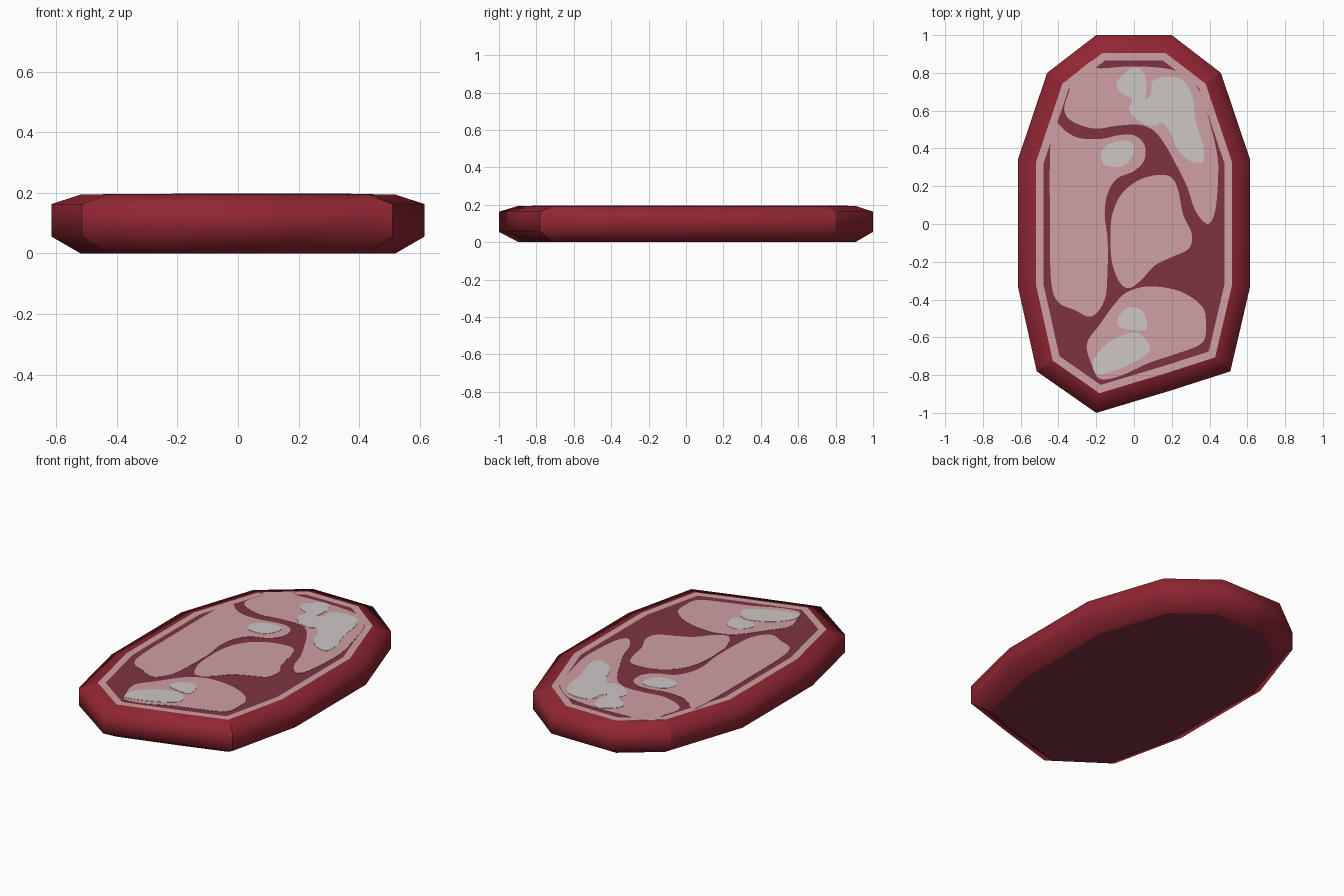
import bpy, bmesh
from mathutils import Vector


def material(name, rgb):
    m = bpy.data.materials.new(name)
    m.diffuse_color = (*rgb, 1)
    return m


RIND = material("red rind", (0.28, 0.019, 0.032))
MEAT = material("dark red meat", (0.21, 0.034, 0.053))
PINK = material("pink fat", (0.62, 0.35, 0.36))
PALE = material("pale grey fat", (0.61, 0.565, 0.56))


def make_object(name, bm, mats):
    mesh = bpy.data.meshes.new(name)
    bm.to_mesh(mesh)
    bm.free()
    for m in mats:
        mesh.materials.append(m)
    ob = bpy.data.objects.new(name, mesh)
    bpy.context.collection.objects.link(ob)
    return ob


def inset(points, d):
    """Mitred inward offset of a counter-clockwise outline."""
    out = []
    for i, p in enumerate(points):
        a = (p - points[i - 1]).normalized()
        b = (points[(i + 1) % len(points)] - p).normalized()
        na, nb = Vector((-a.y, a.x)), Vector((-b.y, b.x))
        out.append(p + (na + nb) * d / (1 + na.dot(nb)))
    return out


def smooth_loop(flat, steps=5):
    """Closed Catmull-Rom curve through x, y pairs."""
    p = [Vector(flat[i:i + 2]) for i in range(0, len(flat), 2)]
    n, out = len(p), []
    for i in range(n):
        a, b, c, d = p[i - 1], p[i], p[(i + 1) % n], p[(i + 2) % n]
        for s in range(steps):
            t = s / steps
            out.append(0.5 * (2 * b + (c - a) * t + (2 * a - 5 * b + 4 * c - d) * t * t
                              + (3 * b - a - 3 * c + d) * t ** 3))
    return out


def patch(name, mat, top, flat):
    """Thin plate lying on the cut face."""
    bm = bmesh.new()
    pts = smooth_loop(flat)
    hi = [bm.verts.new((p.x, p.y, top)) for p in pts]
    lo = [bm.verts.new((p.x, p.y, 0.19)) for p in pts]
    n = len(pts)
    bm.faces.new(hi)
    bm.faces.new(lo[::-1])
    for i in range(n):
        j = (i + 1) % n
        bm.faces.new((lo[i], lo[j], hi[j], hi[i]))
    bmesh.ops.recalc_face_normals(bm, faces=bm.faces)
    bmesh.ops.triangulate(bm, faces=[f for f in bm.faces if len(f.verts) > 4],
                          ngon_method='EAR_CLIP')
    make_object(name, bm, [mat])


# Slab: stacked outline rings, rind sides, pink band and dark cut faces
outline = [Vector(p) for p in (
    (-0.2, -1), (0.2, -0.88), (0.51, -0.78), (0.615, -0.33), (0.615, 0.34), (0.46, 0.8),
    (0.2, 1), (-0.2, 1), (-0.46, 0.8), (-0.615, 0.34), (-0.615, -0.33), (-0.515, -0.78))]
corners = (2, 5, 8, 11)
rim = inset(outline, 0.095)
band = inset(outline, 0.135)
bm = bmesh.new()
rings = [[bm.verts.new((p.x, p.y, z)) for p in pts] for pts, z in (
    (rim, 0), (outline, 0.055), (outline, 0.163), (rim, 0.194), (band, 0.194))]
n = len(outline)
for k in range(4):
    for i in range(n):
        j = (i + 1) % n
        f = bm.faces.new((rings[k][i], rings[k][j], rings[k + 1][j], rings[k + 1][i]))
        f.material_index = 2 if k == 3 else 0
for loop in (rings[4], rings[0][::-1]):
    bm.faces.new(loop).material_index = 1
for f in bm.faces:
    f.smooth = True
# Crisp edges around the cut faces and at the four corners
for k in (0, 3):
    for i in range(n):
        bm.edges.get((rings[k][i], rings[k][(i + 1) % n])).smooth = False
for k in range(3):
    for i in corners:
        bm.edges.get((rings[k][i], rings[k + 1][i])).smooth = False
make_object("meat_slab", bm, [RIND, MEAT, PINK])

# Pink marbling
Z1, Z2 = 0.1955, 0.197
patch("upper_marbling", PINK, Z1, [
    -0.34, 0.72, -0.37, 0.61, -0.33, 0.545, -0.21, 0.505, -0.09, 0.52, 0.03, 0.525, 0.11, 0.49,
    0.17, 0.41, 0.22, 0.32, 0.28, 0.2, 0.325, 0.07, 0.39, 0, 0.43, 0.07, 0.445, 0.24,
    0.44, 0.37, 0.39, 0.58, 0.35, 0.7, 0.27, 0.78, 0.19, 0.82, 0, 0.835, -0.2, 0.825,
    -0.22, 0.865, -0.3, 0.805, -0.37, 0.745])
patch("left_marbling", PINK, Z1, [
    -0.43, 0.54, -0.36, 0.49, -0.29, 0.455, -0.18, 0.45, -0.08, 0.47, 0, 0.47, 0.055, 0.42,
    0.055, 0.34, 0, 0.28, -0.09, 0.24, -0.14, 0.16, -0.155, 0.05, -0.14, -0.08, -0.14, -0.24,
    -0.155, -0.4, -0.225, -0.49, -0.315, -0.455, -0.405, -0.41, -0.44, -0.29, -0.445, 0.03,
    -0.445, 0.34])
patch("centre_marbling", PINK, Z1, [
    0.135, 0.26, 0.2, 0.245, 0.235, 0.175, 0.26, 0.05, 0.305, -0.05, 0.29, -0.13, 0.2, -0.175,
    0.11, -0.22, 0.04, -0.295, -0.025, -0.34, -0.075, -0.31, -0.115, -0.21, -0.125, -0.08,
    -0.115, 0.05, -0.065, 0.16, 0.03, 0.235])
patch("lower_marbling", PINK, Z1, [
    0.08, -0.33, 0.24, -0.355, 0.36, -0.435, 0.38, -0.53, 0.36, -0.63, 0.215, -0.69,
    0.08, -0.735, -0.075, -0.805, -0.18, -0.82, -0.22, -0.755, -0.25, -0.635, -0.18, -0.53,
    -0.1, -0.42, -0.035, -0.36])

# Pale fat spots
patch("upper_fat", PALE, Z2, [
    -0.01, 0.825, -0.09, 0.755, -0.075, 0.7, -0.01, 0.66, -0.025, 0.6, 0.04, 0.535, 0.11, 0.52,
    0.145, 0.535, 0.19, 0.49, 0.23, 0.395, 0.295, 0.335, 0.365, 0.33, 0.365, 0.42, 0.325, 0.555,
    0.31, 0.67, 0.265, 0.757, 0.18, 0.78, 0.1, 0.757, 0.09, 0.69, 0.06, 0.66, 0.065, 0.74,
    0.045, 0.81])
patch("middle_fat", PALE, Z2, [
    -0.175, 0.37, -0.13, 0.425, -0.025, 0.44, 0, 0.385, -0.05, 0.31, -0.15, 0.31])
patch("lower_fat_small", PALE, Z2, [
    -0.025, -0.44, 0.045, -0.46, 0.07, -0.545, 0.03, -0.565, -0.075, -0.545, -0.08, -0.49])
patch("lower_fat_large", PALE, Z2, [
    -0.065, -0.59, 0.03, -0.58, 0.085, -0.66, 0.03, -0.715, -0.085, -0.77, -0.195, -0.795,
    -0.215, -0.725, -0.155, -0.645])
